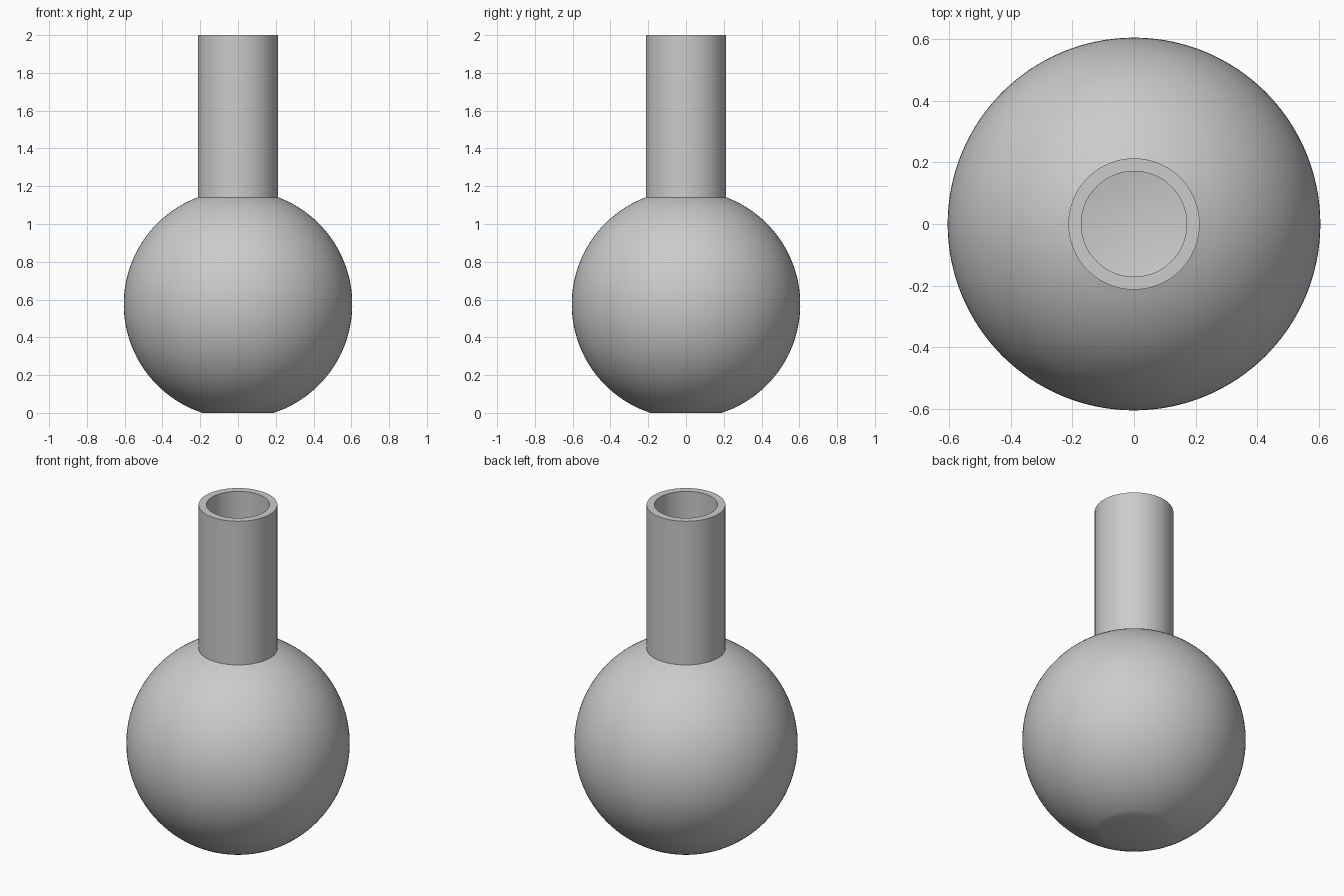
import bpy, bmesh, math
from mathutils import Vector

cube = bpy.data.objects.get("Cube")
if cube:
    bpy.data.objects.remove(cube, do_unlink=True)

CENTRE, BULB_R, NECK_R, WALL, HEIGHT = 0.575, 0.605, 0.213, 0.042, 2.0
SEGMENTS = 128

grey = bpy.data.materials.new("plain grey")
grey.use_nodes = True
colour = (0.6, 0.6, 0.6, 1)
grey.diffuse_color = colour
grey.node_tree.nodes["Principled BSDF"].inputs["Base Color"].default_value = colour


def wall_profile(bulb_r, neck_r, floor):
    """Half section from the floor centre, round the bulb and up the neck."""
    start = -math.acos((CENTRE - floor) / bulb_r)
    end = math.pi - math.asin(neck_r / bulb_r)
    steps = 48
    points = [(0, floor)]
    for i in range(steps + 1):
        a = -start + (end + start) * i / steps
        points.append((bulb_r * math.sin(a), CENTRE - bulb_r * math.cos(a)))
    points.append((neck_r, HEIGHT))
    return points


# Hollow flask: outer wall, rim, then inner wall back to the floor
profile = wall_profile(BULB_R, NECK_R, 0)
profile += reversed(wall_profile(BULB_R - WALL, NECK_R - WALL, WALL))

bm = bmesh.new()
verts = [bm.verts.new(Vector((r, 0, z))) for r, z in profile]
edges = [bm.edges.new(pair) for pair in zip(verts, verts[1:])]
bmesh.ops.spin(bm, geom=verts + edges, cent=(0, 0, 0), axis=(0, 0, 1),
               angle=math.tau, steps=SEGMENTS)
bmesh.ops.remove_doubles(bm, verts=bm.verts[:], dist=0.0001)
bmesh.ops.recalc_face_normals(bm, faces=bm.faces[:])
mesh = bpy.data.meshes.new("hollow_flask")
bm.to_mesh(mesh)
bm.free()
mesh.materials.append(grey)

flask = bpy.data.objects.new("hollow_flask", mesh)
bpy.context.collection.objects.link(flask)
bpy.ops.object.select_all(action="DESELECT")
flask.select_set(True)
bpy.context.view_layer.objects.active = flask
bpy.ops.object.shade_smooth_by_angle(angle=math.radians(30))
